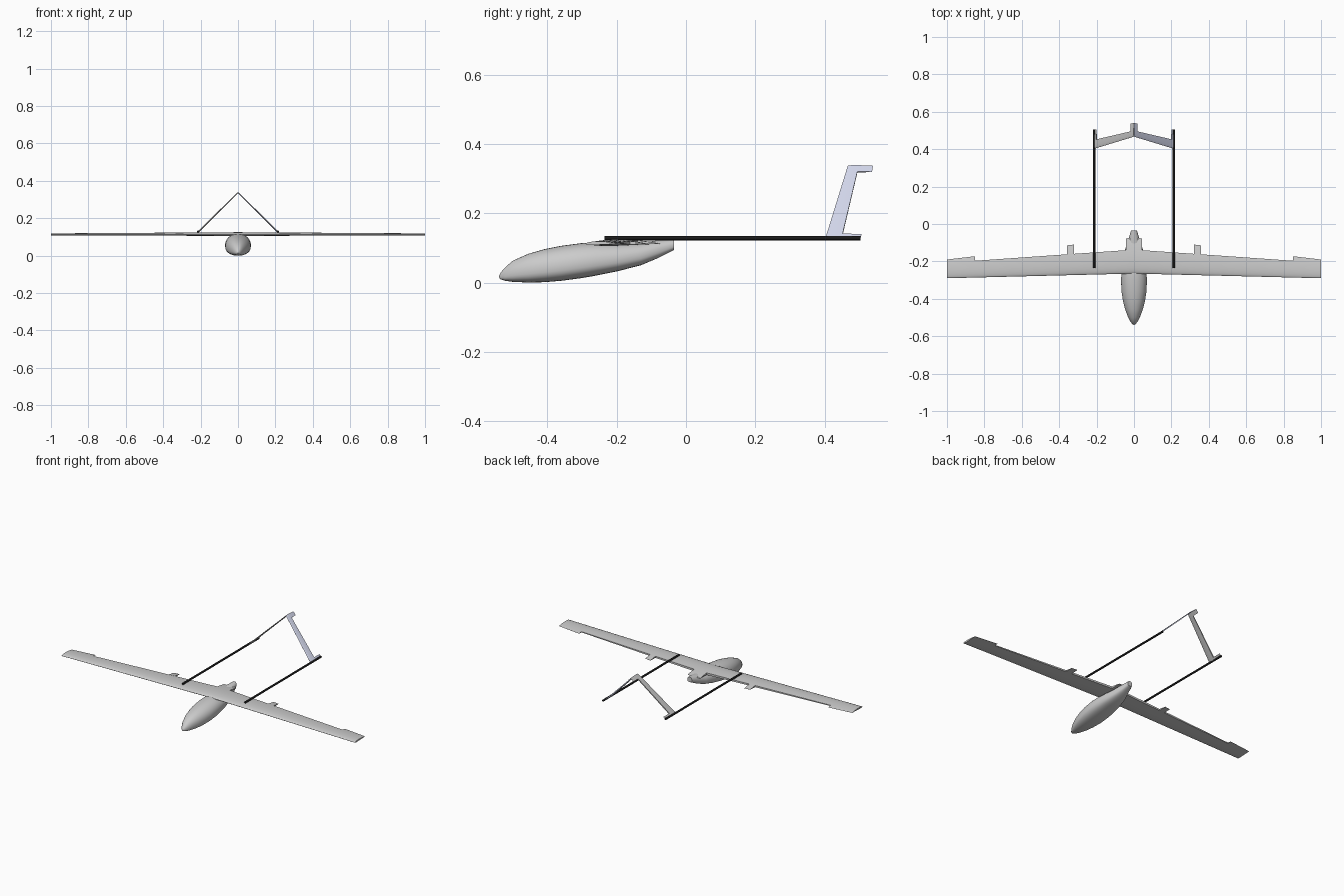
import bpy, bmesh, math
from mathutils import Vector

if "Cube" in bpy.data.objects:
    bpy.data.objects.remove(bpy.data.objects["Cube"])


def material(name, rgb):
    m = bpy.data.materials.new(name)
    m.diffuse_color = (*rgb, 1)
    m.use_nodes = True
    m.node_tree.nodes["Principled BSDF"].inputs["Base Color"].default_value = m.diffuse_color
    return m


def loft(bm, rings):
    """Skin a list of equal-length rings and cap both ends."""
    vs = [[bm.verts.new(p) for p in r] for r in rings]
    n = len(vs[0])
    for a, b in zip(vs, vs[1:]):
        for i in range(n):
            bm.faces.new((a[i], a[(i + 1) % n], b[(i + 1) % n], b[i]))
    bm.faces.new(vs[0])
    bm.faces.new(vs[-1])


def finish(name, bm, mat=None, angle=35):
    bmesh.ops.recalc_face_normals(bm, faces=bm.faces)
    me = bpy.data.meshes.new(name)
    bm.to_mesh(me)
    bm.free()
    ob = bpy.data.objects.new(name, me)
    bpy.context.collection.objects.link(ob)
    if mat:
        me.materials.append(mat)
    bpy.ops.object.select_all(action='DESELECT')
    ob.select_set(True)
    bpy.context.view_layer.objects.active = ob
    bpy.ops.object.shade_smooth_by_angle(angle=math.radians(angle))
    return ob


def foil_ring(pos, up, le, te, a, b, thick, camber, n=12):
    """Slice of an airfoil between chord positions a and b."""
    def point(y, side):
        c = te - le
        u = min(max((y - le) / c, 0), 1)
        t = 5 * thick * (.2969 * u ** .5 - .126 * u - .3516 * u ** 2 + .2843 * u ** 3 - .1015 * u ** 4)
        h = c * (camber * 4 * u * (1 - u) + side * t)
        return Vector((pos[0], y, pos[1])) + up * h
    ys = [a + (b - a) * (1 - math.cos(math.pi * i / n)) / 2 for i in range(n + 1)]
    low = ys[:0:-1] if a == le else ys[::-1]
    return [point(y, 1) for y in ys] + [point(y, -1) for y in low]


def lerp(a, b, t):
    return a + (b - a) * t


# Fuselage pod: y, bottom z, top z, half width
stations = [(-.54, .015, .018, .001), (-.535, .009, .029, .009), (-.522, .005, .044, .019),
            (-.50, .002, .063, .031), (-.455, 0, .083, .048), (-.41, .001, .096, .059),
            (-.36, .005, .106, .067), (-.30, .013, .114, .069), (-.26, .020, .116, .067),
            (-.20, .032, .114, .060), (-.13, .050, .114, .046), (-.08, .071, .122, .029),
            (-.035, .094, .125, .016)]
bm = bmesh.new()
rings = []
for y, zb, zt, w in stations:
    zc = lerp(zb, zt, .42)
    ring = []
    for i in range(32):
        c, s = math.cos(math.tau * i / 32), math.sin(math.tau * i / 32)
        e = 2 / 2.1 if s > 0 else 2 / 2.7
        h = zt - zc if s > 0 else zc - zb
        ring.append((w * math.copysign(abs(c) ** e, c), y, zc + h * math.copysign(abs(s) ** e, s)))
    rings.append(ring)
loft(bm, rings)
finish("fuselage", bm)


# Wing with open control-surface bays behind the cut line
def wing_ring(x, rear):
    t = abs(x)
    le, cut, te = lerp(-.265, -.29, t), lerp(-.137, -.207, t), lerp(-.072, -.19, t)
    a, b = (cut, te) if rear else (le, cut)
    return foil_ring((x, .112), Vector((0, 0, 1)), le, te, a, b, .10, .02)


bm = bmesh.new()
loft(bm, [wing_ring(x, False) for x in (-1, 0, 1)])
loft(bm, [wing_ring(x, True) for x in (-.043, 0, .043)])
for s in (-1, 1):
    for x0, x1 in ((.32, .358), (.85, 1)):
        loft(bm, [wing_ring(s * x, True) for x in (x0, x1)])
finish("wing", bm)


# Inverted V tail, one fin per side, with open rudder bays
def tail_ring(s, t, rear):
    le, cut, te = lerp(.403, .467, t), lerp(.450, .499, t), lerp(.505, .54, t)
    a, b = (cut, te) if rear else (le, cut)
    pos = (s * lerp(.21, 0, t), lerp(.13, .337, t))
    return foil_ring(pos, Vector((s, 0, 1)).normalized(), le, te, a, b, .075, 0)


pale_blue = material("pale_blue", (.68, .71, .87))
for s, side in ((-1, "left"), (1, "right")):
    bm = bmesh.new()
    loft(bm, [tail_ring(s, t, False) for t in (0, 1)])
    for t0, t1 in ((0, .045), (.915, 1)):
        loft(bm, [tail_ring(s, t, True) for t in (t0, t1)])
    finish("tail_fin_" + side, bm, pale_blue if s > 0 else None)

# Tail booms
black = material("black", (.01, .01, .01))
for s, side in ((-1, "left"), (1, "right")):
    bm = bmesh.new()
    loft(bm, [[(s * .213 + .006 * math.cos(math.tau * i / 20), y, .128 + .006 * math.sin(math.tau * i / 20))
               for i in range(20)] for y in (-.235, .504)])
    finish("tail_boom_" + side, bm, black)
